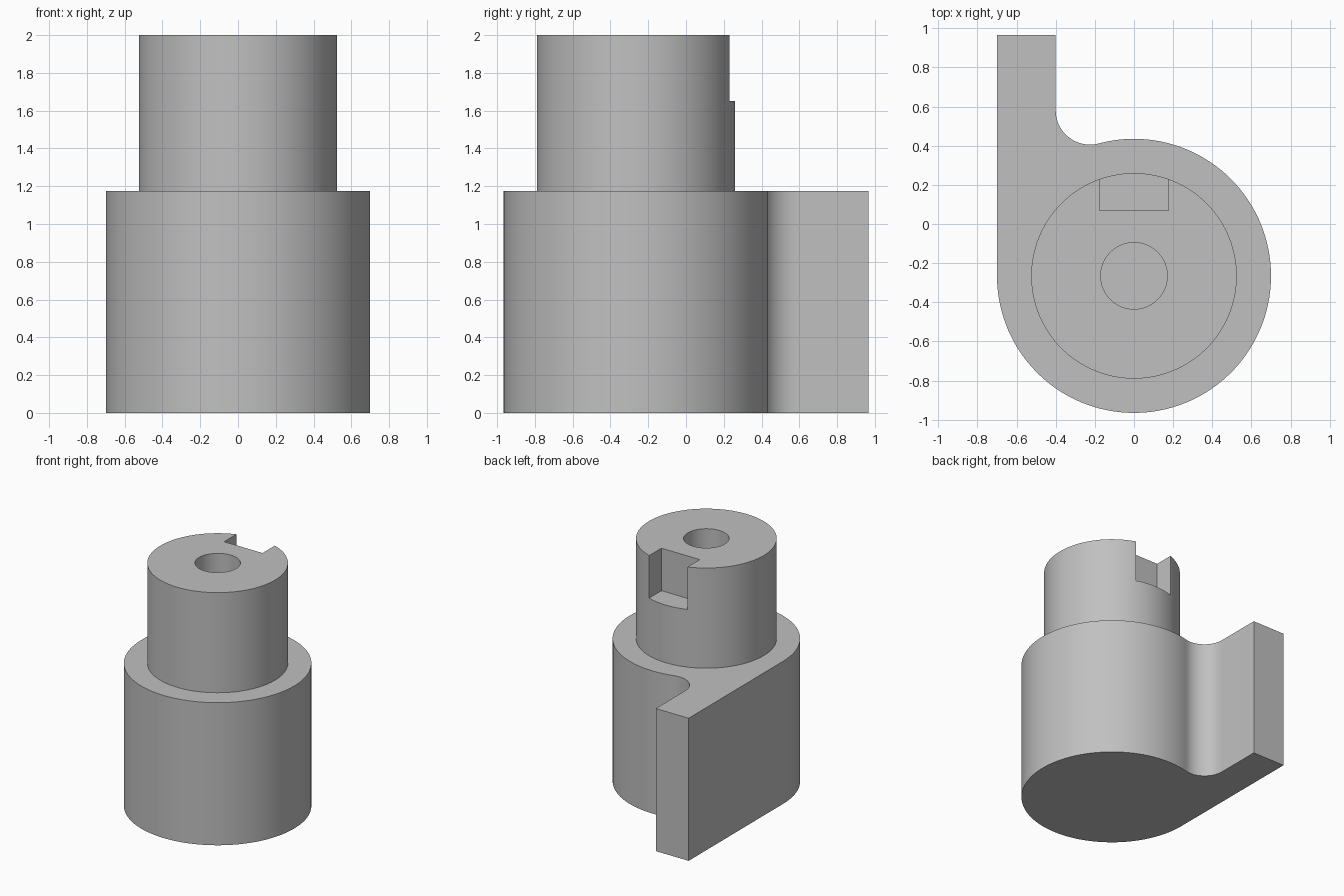
import bpy
import bmesh
from math import sin, cos, pi, atan2, sqrt, radians
from mathutils import Vector

cube = bpy.data.objects.get("Cube")
if cube:
    bpy.data.objects.remove(cube, do_unlink=True)

AXIS_Y = -0.265      # shared axis of base, tower and bore
BASE_R, BASE_H = 0.70, 1.175
TOWER_R, TOP = 0.525, 2.0
BORE_R = 0.17
ARM_IN, ARM_END = -0.40, 0.965
FILLET_R = 0.175

grey = bpy.data.materials.new("plain grey")
grey.use_nodes = True
colour = (0.53, 0.53, 0.53, 1)
grey.diffuse_color = colour
grey.node_tree.nodes["Principled BSDF"].inputs["Base Color"].default_value = colour


def arc(cx, cy, r, start, end, steps):
    return [(cx + r * cos(start + (end - start) * i / steps),
             cy + r * sin(start + (end - start) * i / steps)) for i in range(steps + 1)]


def prism(name, outline, z0, z1):
    """Extrude a counter-clockwise outline from z0 to z1."""
    bm = bmesh.new()
    face = bm.faces.new([bm.verts.new((x, y, z0)) for x, y in outline])
    extruded = bmesh.ops.extrude_face_region(bm, geom=[face])
    top = [v for v in extruded["geom"] if isinstance(v, bmesh.types.BMVert)]
    bmesh.ops.translate(bm, verts=top, vec=Vector((0, 0, z1 - z0)))
    bmesh.ops.recalc_face_normals(bm, faces=bm.faces)
    mesh = bpy.data.meshes.new(name)
    bm.to_mesh(mesh)
    bm.free()
    mesh.materials.append(grey)
    obj = bpy.data.objects.new(name, mesh)
    bpy.context.collection.objects.link(obj)
    return obj


def disc(r, steps):
    return arc(0, AXIS_Y, r, 0, 2 * pi, steps)[:-1]


def combine(target, tool, operation):
    bpy.context.view_layer.objects.active = target
    mod = target.modifiers.new(operation, 'BOOLEAN')
    mod.operation, mod.object, mod.solver = operation, tool, 'EXACT'
    bpy.ops.object.modifier_apply(modifier=mod.name)
    bpy.data.objects.remove(tool, do_unlink=True)


# Base: round drum running tangentially into a flat arm, with a filleted corner
fx = ARM_IN + FILLET_R
fy = AXIS_Y + sqrt((BASE_R + FILLET_R) ** 2 - fx ** 2)
touch = atan2(fy - AXIS_Y, fx)
outline = arc(0, AXIS_Y, BASE_R, -pi, touch, 110)
outline += arc(fx, fy, FILLET_R, touch - pi, -pi, 24)[1:]
outline += [(ARM_IN, ARM_END), (-BASE_R, ARM_END)]
body = prism("stepped_body", outline, 0, BASE_H)

# Tower on the drum
combine(body, prism("tower", disc(TOWER_R, 128), BASE_H / 2, TOP), 'UNION')

# Blind bore down the axis
combine(body, prism("bore", disc(BORE_R, 64), BASE_H, TOP + 0.1), 'DIFFERENCE')

# Square notch in the back of the tower rim
notch = [(-0.175, 0.07), (0.175, 0.07), (0.175, 0.5), (-0.175, 0.5)]
combine(body, prism("notch", notch, 1.65, TOP + 0.1), 'DIFFERENCE')

bpy.ops.object.select_all(action='DESELECT')
body.select_set(True)
bpy.context.view_layer.objects.active = body
bpy.ops.object.shade_smooth_by_angle(angle=radians(30))
